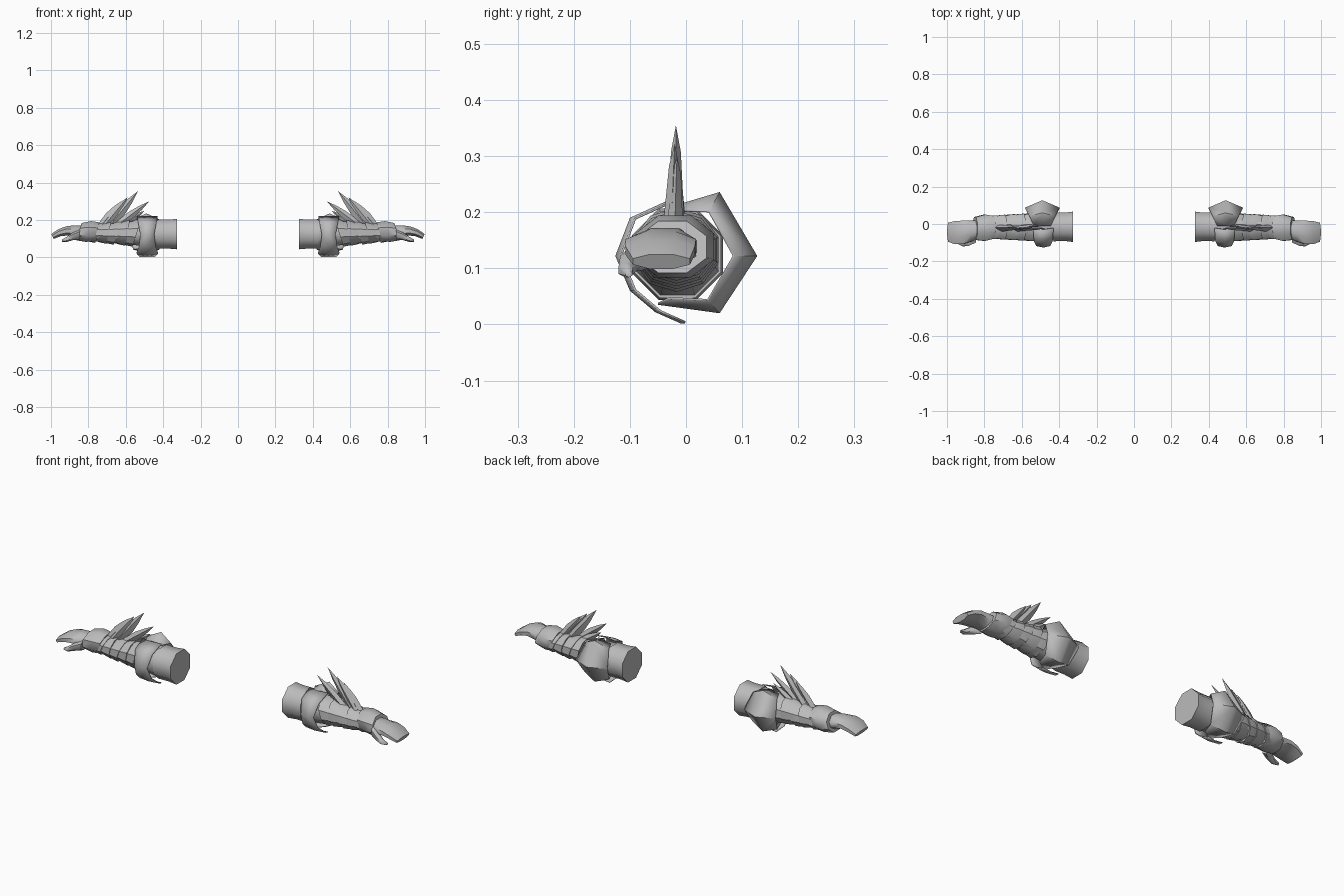
import bpy, bmesh, math
from mathutils import Vector

cube = bpy.data.objects.get("Cube")
if cube:
    bpy.data.objects.remove(cube)

steel = bpy.data.materials.new("grey_steel")
steel.use_nodes = True
GREY = (0.5, 0.5, 0.5, 1)
steel.diffuse_color = GREY
steel.node_tree.nodes["Principled BSDF"].inputs["Base Color"].default_value = GREY


def finish(name, bm, angle=40, thick=0):
    """Make an object, mirrored to the other arm."""
    bmesh.ops.recalc_face_normals(bm, faces=bm.faces)
    mesh = bpy.data.meshes.new(name)
    bm.to_mesh(mesh)
    bm.free()
    mesh.materials.append(steel)
    ob = bpy.data.objects.new(name, mesh)
    bpy.context.collection.objects.link(ob)
    bpy.ops.object.select_all(action='DESELECT')
    ob.select_set(True)
    bpy.context.view_layer.objects.active = ob
    bpy.ops.object.shade_smooth_by_angle(angle=math.radians(angle))
    if thick:
        solid = ob.modifiers.new("Thickness", 'SOLIDIFY')
        solid.thickness = thick
        solid.offset = -1
    ob.modifiers.new("Other arm", 'MIRROR')
    return ob


def bridge(bm, rows, closed):
    for a, b in zip(rows, rows[1:]):
        n = len(a)
        for i in range(n if closed else n - 1):
            j = (i + 1) % n
            bm.faces.new((a[i], a[j], b[j], b[i]))


def loft(name, stations, sides=8, caps=True, lean=0, angle=50):
    """Stations along x: (x, centre y, centre z, radius y, radius z)."""
    bm = bmesh.new()
    rows = []
    for x, cy, cz, ry, rz in stations:
        row = []
        for i in range(sides):
            a = math.tau * (i + 0.5) / sides
            s = math.sin(a)
            row.append(bm.verts.new((x + lean * s, cy + ry * math.cos(a), cz + rz * s)))
        rows.append(row)
    bridge(bm, rows, True)
    if caps:
        bm.faces.new(rows[0])
        bm.faces.new(rows[-1])
    return finish(name, bm, angle)


def plate(name, profiles, angle=50):
    """Curved plate from rows of (x, y, z) points."""
    bm = bmesh.new()
    bridge(bm, [[bm.verts.new(p) for p in row] for row in profiles], False)
    return finish(name, bm, angle, 0.004)


# Upper sleeve and the arm inside the armour
loft("upper_sleeve", [(0.325, -0.015, 0.125, 0.088, 0.088), (0.37, -0.015, 0.125, 0.082, 0.084),
                      (0.43, -0.015, 0.125, 0.084, 0.084)])
loft("inner_arm", [(0.42, -0.015, 0.125, 0.08, 0.08), (0.56, -0.015, 0.13, 0.07, 0.068),
                   (0.70, -0.018, 0.13, 0.062, 0.052), (0.84, -0.022, 0.13, 0.045, 0.042)])

# Overlapping forearm bands, each flared at the elbow end
BANDS = 5
for i in range(BANDS):
    x = 0.54 + 0.05 * i
    r = 0.079 - 0.003 * i
    lean = -0.012 if i % 2 else -0.024
    loft(f"forearm_band_{i + 1}",
         [(x, -0.017, 0.133, r, r - 0.004 - 0.002 * i), (x + 0.03, -0.017, 0.133, r - 0.003, r - 0.01 - 0.002 * i),
          (x + 0.065, -0.018, 0.132, r - 0.012, r - 0.021 - 0.002 * i)], sides=10, lean=lean, angle=35)

# Wrist cuff
loft("wrist_cuff", [(0.755, -0.018, 0.137, 0.066, 0.055), (0.80, -0.02, 0.139, 0.076, 0.06),
                    (0.85, -0.024, 0.138, 0.066, 0.05)], lean=-0.015)

# Mitten hand and thumb
loft("hand", [(0.82, -0.026, 0.132, 0.05, 0.04), (0.87, -0.038, 0.138, 0.06, 0.037),
              (0.915, -0.045, 0.142, 0.068, 0.026), (0.955, -0.046, 0.132, 0.067, 0.02),
              (0.992, -0.044, 0.112, 0.055, 0.014)], lean=0.007, angle=60)
loft("thumb", [(0.845, -0.075, 0.125, 0.028, 0.028), (0.885, -0.1, 0.112, 0.02, 0.02),
               (0.915, -0.107, 0.097, 0.015, 0.014), (0.94, -0.102, 0.09, 0.007, 0.006)],
     sides=6, angle=60)

# Domed elbow guard at the back, flaring outward at its middle
ridge = [(-0.05, 0.035), (0.06, 0.02), (0.127, 0.122), (0.06, 0.236), (-0.01, 0.215)]
edge = [(-0.03, 0.045), (0.04, 0.042), (0.087, 0.122), (0.042, 0.203), (-0.01, 0.205)]
widths = [0.045, 0.07, 0.093, 0.07, 0.045]
rows = []
for t in (-1, 0, 1):
    rows.append([(0.49 + t * w, *(edge[i] if t else ridge[i])) for i, w in enumerate(widths)])
plate("elbow_guard", rows, 60)

# Curved strap plate at the front of the elbow
strap = [(-0.03, 0.222), (-0.1, 0.19), (-0.126, 0.122), (-0.1, 0.06), (-0.055, 0.022), (-0.01, 0.002)]
halves = [0.055, 0.05, 0.037, 0.045, 0.058, 0.04]
rows = []
for t in (-1, 0, 1):
    rows.append([(0.485 + t * h, y + 0.008 * abs(t), z) for (y, z), h in zip(strap, halves)])
plate("elbow_strap", rows, 50)


# Swept back blades on top of the forearm
def blade(name, root, tip, width):
    bm = bmesh.new()
    root, tip = Vector(root), Vector(tip)
    along = (tip - root).normalized()
    across = along.cross(Vector((0, 1, 0))) * width
    side = Vector((0, 0.5 * width + 0.004, 0))
    rows = []
    for t, s in ((0, 0.8), (0.45, 1), (0.75, 0.6)):
        c = root.lerp(tip, t)
        taper = 1 - 0.6 * t
        rows.append([bm.verts.new(c + d) for d in
                     (across * s, side * taper, -across * s, -side * taper)])
    bridge(bm, rows, True)
    bm.faces.new(rows[0])
    point = bm.verts.new(tip)
    last = rows[-1]
    for i in range(4):
        bm.faces.new((last[i], last[(i + 1) % 4], point))
    finish(name, bm, 30)


blades = [((0.74, -0.02, 0.16), (0.625, -0.016, 0.300), 0.022),
          ((0.72, -0.026, 0.165), (0.59, -0.020, 0.322), 0.024),
          ((0.69, -0.018, 0.165), (0.535, -0.018, 0.355), 0.024),
          ((0.65, -0.028, 0.17), (0.475, -0.022, 0.300), 0.020),
          ((0.63, -0.012, 0.165), (0.50, -0.012, 0.250), 0.018)]
for i, (root, tip, width) in enumerate(blades):
    blade(f"forearm_blade_{i + 1}", root, tip, width)
